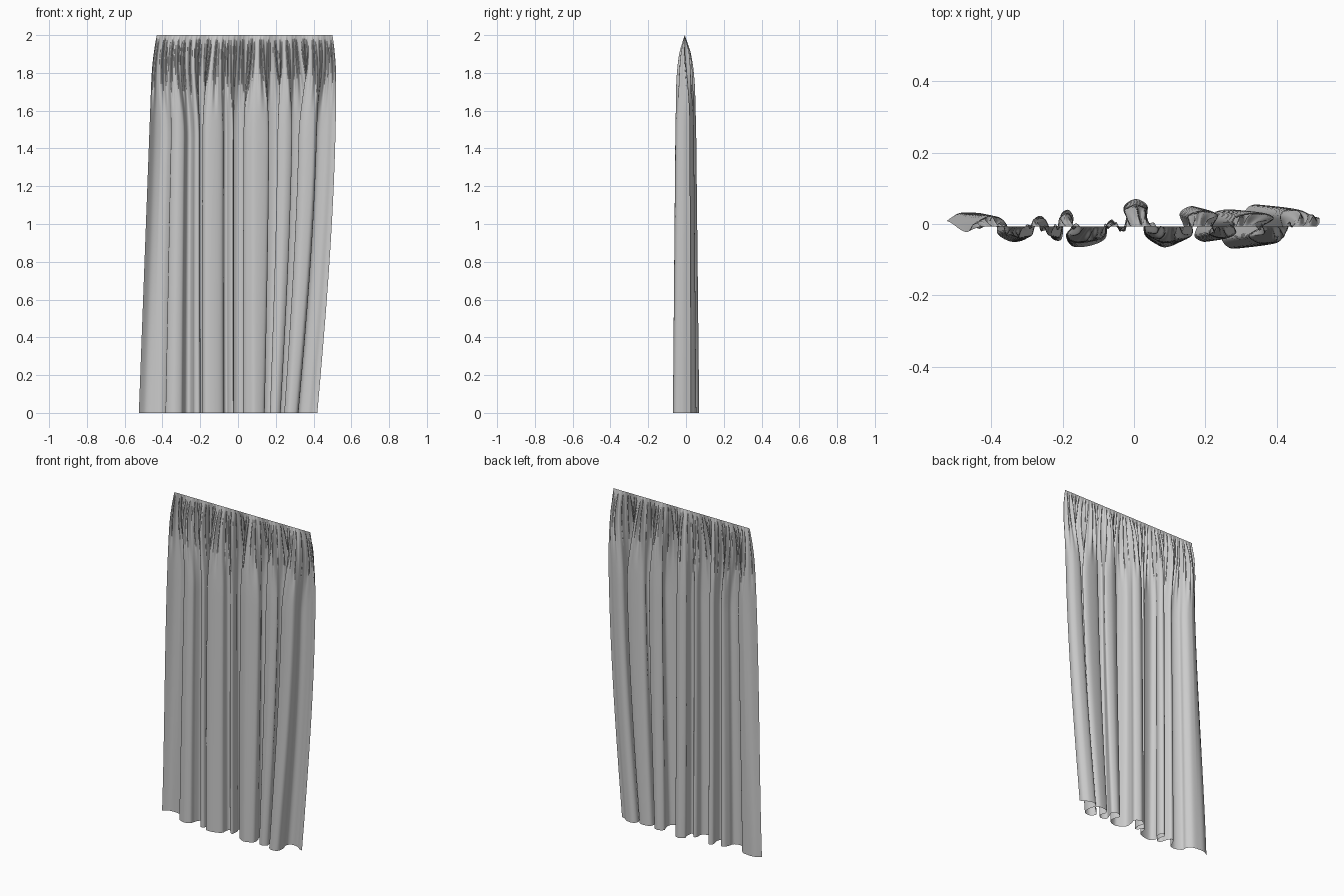
import bpy
import bmesh
from math import sin, pi
from mathutils import Vector

cube = bpy.data.objects.get("Cube")
if cube:
    bpy.data.objects.remove(cube, do_unlink=True)

# Hem outline seen from above, in hundredths, from the right side to the left
HEM = [(-52.5, .8), (-49, 3), (-45, 3.2), (-41, 2.5), (-38.5, 0), (-38, -3),
       (-34, -5), (-30, -4), (-29, -1), (-27.5, 1.8), (-25.5, 2), (-24, -1),
       (-23, -4), (-20.5, -4.5), (-19.8, -1), (-20.5, 2.5), (-18.5, 4), (-17, 2),
       (-17.5, -1), (-19, -3.5), (-17, -6.3), (-12, -6), (-8, -4), (-7.5, 0),
       (-6, 1.2), (-4.5, -1), (-2.5, -2), (-2, 2), (-2.8, 5), (.5, 7),
       (3.8, 5), (3, 1), (3, -3), (6, -5.5), (9, -6.5), (13.5, -4.5),
       (14, -1), (12.8, 3), (16, 5), (19, 3.5), (18, 0), (17, -3.5),
       (20, -5), (22.5, -3), (21.5, 1), (23, 3.5), (28, 4), (30, 2),
       (27, -1), (24.5, -4), (27, -6.8), (31, -6), (32, -2), (31, 3),
       (33, 5.3), (37, 5), (40, 3), (42, 2.5)]
COLUMNS, ROWS = 560, 60
HEIGHT = 2.0
ROD_Y = -.007


def clamp(value):
    return max(0.0, min(1.0, value))


def smooth(value):
    value = clamp(value)
    return value * value * (3 - 2 * value)


def spline(points, steps):
    """Dense Catmull-Rom curve through the points."""
    padded = [points[0]] + points + [points[-1]]
    curve = []
    for a, b, c, d in zip(padded, padded[1:], padded[2:], padded[3:]):
        for i in range(steps):
            t = i / steps
            curve.append(.5 * (2 * b + (c - a) * t
                               + (2 * a - 5 * b + 4 * c - d) * t ** 2
                               + (3 * b - a - 3 * c + d) * t ** 3))
    return curve + [points[-1]]


def resample(curve, count):
    """Points at equal distances along the curve."""
    lengths = [0.0]
    for a, b in zip(curve, curve[1:]):
        lengths.append(lengths[-1] + (b - a).length)
    result, k = [], 0
    for i in range(count + 1):
        target = lengths[-1] * i / count
        while k < len(curve) - 2 and lengths[k + 1] < target:
            k += 1
        t = (target - lengths[k]) / (lengths[k + 1] - lengths[k])
        result.append(curve[k].lerp(curve[k + 1], clamp(t)))
    return result


def cloth_point(hem, u, z):
    """Position on the cloth at fraction u of its width and height z."""
    crown = clamp((z - 1.75) / .25) ** 2
    left_edge = .42 + .1 * sin(pi / 2 * min(z / 1.8, 1)) - .02 * crown
    right_edge = -.525 + .0375 * z + .02 * crown
    # Folds lean outward with the side edges
    x = hem.x + (left_edge - .42) * clamp((hem.x - .08) / .22)
    x += (right_edge + .525) * clamp((-.2 - hem.x) / .32)
    straight = right_edge + (left_edge - right_edge) * u
    gather = .1 * z / HEIGHT + .9 * smooth((z - 1.45) / .55)
    x += (straight - x) * gather
    # Folds flatten toward the rod
    depth = (1 - .14 * z) * (1 - clamp((z - 1.4) / .6) ** 3)
    y = ROD_Y + (hem.y - ROD_Y) * depth
    y -= .035 * smooth(z / 1.6) * clamp(1 - u / .04) * depth
    # Small pleats gathered just below the rod
    pleat = smooth((z - 1.55) / .33) * clamp((HEIGHT - z) / .09)
    wave = sin(2 * pi * 37 * u + 2 * sin(23 * u)) + .6 * sin(2 * pi * 61 * u)
    y += .008 * wave * pleat
    return x, y, z


# Curtain cloth
hem_line = resample(spline([Vector(p) / 100 for p in HEM], 14), COLUMNS)
bm = bmesh.new()
grid = []
for row in range(ROWS + 1):
    z = HEIGHT * (1 - (1 - row / ROWS) ** 1.7)
    grid.append([bm.verts.new(cloth_point(p, i / COLUMNS, z))
                 for i, p in enumerate(hem_line)])
for low, high in zip(grid, grid[1:]):
    for i in range(COLUMNS):
        bm.faces.new((low[i], low[i + 1], high[i + 1], high[i])).smooth = True
mesh = bpy.data.meshes.new("curtain_cloth")
bm.to_mesh(mesh)
bm.free()
curtain = bpy.data.objects.new("curtain_cloth", mesh)
bpy.context.collection.objects.link(curtain)

# Light grey fabric
fabric = bpy.data.materials.new("light_grey_fabric")
fabric.use_nodes = True
grey = (.6, .6, .6, 1)
fabric.diffuse_color = grey
shader = next(n for n in fabric.node_tree.nodes if n.type == 'BSDF_PRINCIPLED')
shader.inputs["Base Color"].default_value = grey
shader.inputs["Roughness"].default_value = .9
mesh.materials.append(fabric)
